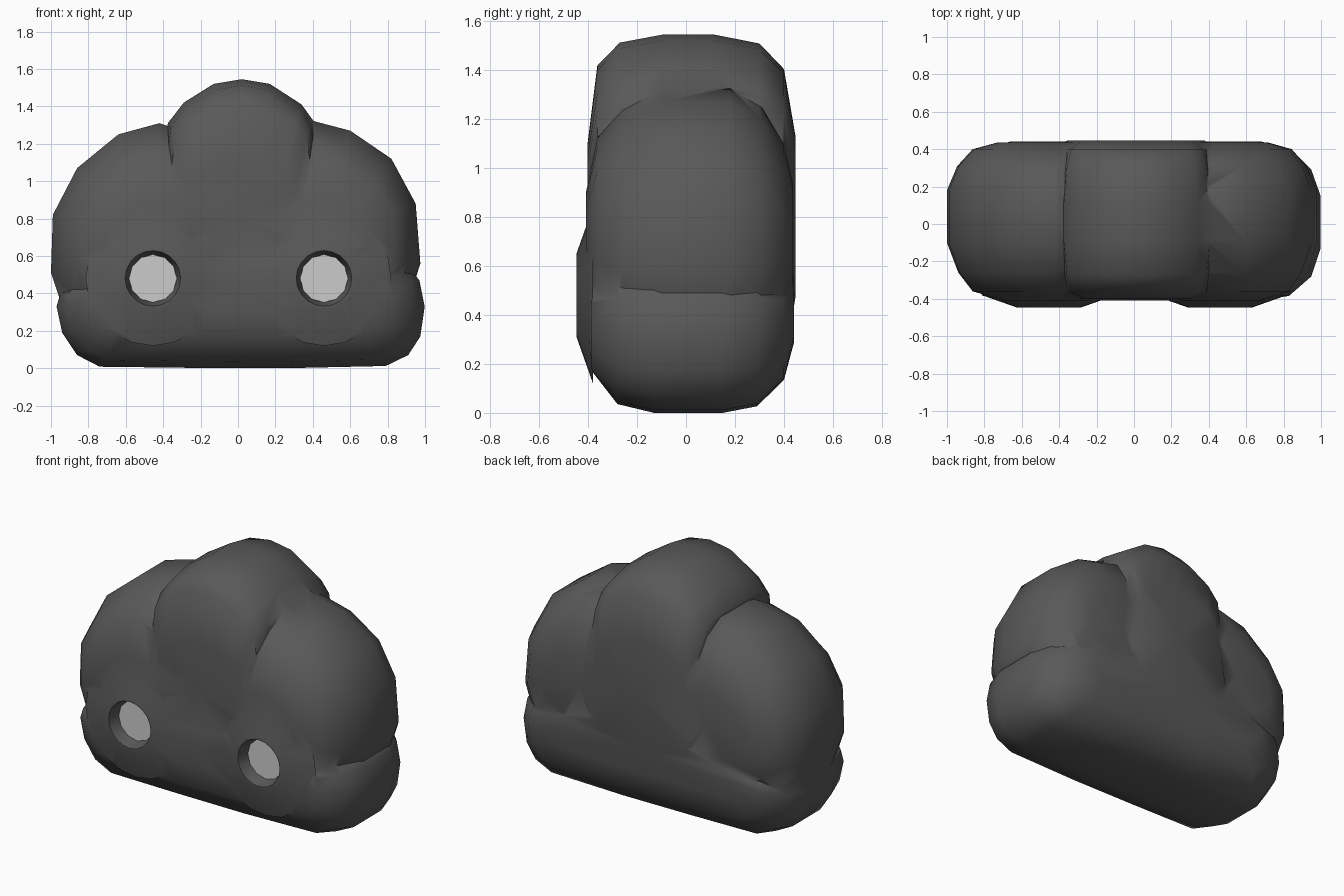
import bpy, bmesh, math
from mathutils import Matrix

if "Cube" in bpy.data.objects:
    bpy.data.objects.remove(bpy.data.objects["Cube"])


def material(name, v):
    m = bpy.data.materials.new(name)
    m.diffuse_color = (v, v, v, 1)
    m.use_nodes = True
    m.node_tree.nodes["Principled BSDF"].inputs["Base Color"].default_value = m.diffuse_color
    return m


def finish(bm, name, mat=None):
    bmesh.ops.recalc_face_normals(bm, faces=bm.faces)
    me = bpy.data.meshes.new(name)
    bm.to_mesh(me)
    bm.free()
    ob = bpy.data.objects.new(name, me)
    bpy.context.collection.objects.link(ob)
    if mat:
        me.materials.append(mat)
    return ob


def puff(name, outline, centre, rings, mat):
    """Loft a front outline (x, z) through rings of (y, x scale, z scale)."""
    bm = bmesh.new()
    cx, cz = centre
    loops = [[bm.verts.new((cx + (x - cx) * sx, y, cz + (z - cz) * sz))
              for x, z in outline] for y, sx, sz in rings]
    n = len(outline)
    for a, b in zip(loops, loops[1:]):
        for i in range(n):
            j = (i + 1) % n
            bm.faces.new((a[i], a[j], b[j], b[i]))
    for loop in (loops[0], loops[-1]):
        mid = bm.verts.new((cx, loop[0].co.y, cz))
        for i in range(n):
            bm.faces.new((loop[i], loop[(i + 1) % n], mid))
    return finish(bm, name, mat)


def disc(name, x, y0, r0, y1, r1, sides, mat=None):
    """Tapered round plug facing -y, r0 at y0 (front) and r1 at y1."""
    bm = bmesh.new()
    bmesh.ops.create_cone(bm, cap_ends=True, segments=sides, radius1=r0,
                          radius2=r1, depth=y1 - y0)
    bm.transform(Matrix.Translation((x, (y0 + y1) / 2, 0.48))
                 @ Matrix.Rotation(-math.pi / 2, 4, 'X'))
    return finish(bm, name, mat)


dark = material("dark_grey", 0.1)
light = material("light_grey", 0.8)

# Wide rounded base
base = puff("cloud_body",
            [(-.74, .008), (-.25, .002), (.25, 0), (.79, .012), (.91, .07), (.975, .17),
             (.998, .33), (.97, .47), (.86, .6), (.55, .74), (0, .78),
             (-.5, .68), (-.8, .52), (-.95, .4), (-.97, .33), (-.94, .19), (-.86, .07)],
            (0, .45),
            [(-.41, .65, .3), (-.385, .83, .62), (-.28, .95, .92), (-.13, 1, 1),
             (.15, 1, 1), (.29, .95, .94), (.4, .84, .7), (.441, .68, .36)], dark)

# Side lobes
side_rings = [(-.408, .45, .3), (-.36, .75, .67), (-.26, .89, .85), (-.1, 1, 1),
              (.18, 1, 1), (.31, .9, .87), (.4, .75, .62), (.437, .5, .35)]
left = puff("left_lobe",
            [(-.42, 1.31), (-.64, 1.25), (-.86, 1.07), (-.99, .82), (-1, .51),
             (-.93, .3), (-.7, .15), (-.35, .12), (-.1, .3), (0, .7), (-.08, 1.05),
             (-.22, 1.24)], (-.45, .72), side_rings, dark)
right = puff("right_lobe",
             [(.39, 1.325), (.6, 1.27), (.82, 1.12), (.95, .88), (.975, .56),
              (.9, .32), (.68, .16), (.35, .12), (.1, .3), (0, .7), (.08, 1.05),
              (.2, 1.25)], (.45, .72), side_rings, dark)

# Tall middle lobe
middle = puff("middle_lobe",
              [(.02, 1.545), (.17, 1.52), (.34, 1.41), (.405, 1.32), (.43, 1.15),
               (.47, .8), (.5, .4), (.36, .13), (0, .06), (-.36, .13), (-.48, .4),
               (-.44, .8), (-.39, 1.18), (-.375, 1.31), (-.29, 1.42), (-.13, 1.52)],
              (.01, .8),
              [(-.402, .7, .4), (-.362, .9, .83), (-.27, .96, .955), (-.09, 1, 1),
               (.11, 1, 1), (.3, .96, .95), (.4, .9, .81), (.446, .75, .45)], dark)

# Cheek mounds around the eyes, sockets, and eye discs
mounds, sockets = [], []
for side, x in (("left", -.455), ("right", .46)):
    mounds.append(disc(side + "_cheek", x, -.447, .17, -.3, .62, 20, dark))
    sockets.append(disc(side + "_socket_cutter", x, -.47, .155, -.35, .122, 20, dark))
    eye = disc(side + "_eye", x, -.375, .128, -.345, .128, 12, light)
# Trim the wide mound skirts to the body's own depth
for m in mounds:
    for v in m.data.vertices:
        if v.co.y > -.4:
            s = .36 / .62
            c = -.455 if v.co.x < 0 and m.name.startswith("left") or m.name.startswith("left") else .46
            v.co = (c + (v.co.x - c) * s, -.38, .48 + (v.co.z - .48) * s)

# Fuse everything into one body and cut the sockets
bpy.context.view_layer.objects.active = base
for part, op in ([(p, 'UNION') for p in [left, right, middle] + mounds]
                 + [(s, 'DIFFERENCE') for s in sockets]):
    mod = base.modifiers.new("fuse", 'BOOLEAN')
    mod.operation, mod.solver, mod.object = op, 'EXACT', part
    bpy.ops.object.modifier_apply(modifier=mod.name)
    bpy.data.objects.remove(part)

bpy.ops.object.select_all(action='DESELECT')
base.select_set(True)
bpy.ops.object.shade_smooth_by_angle(angle=math.radians(48))
